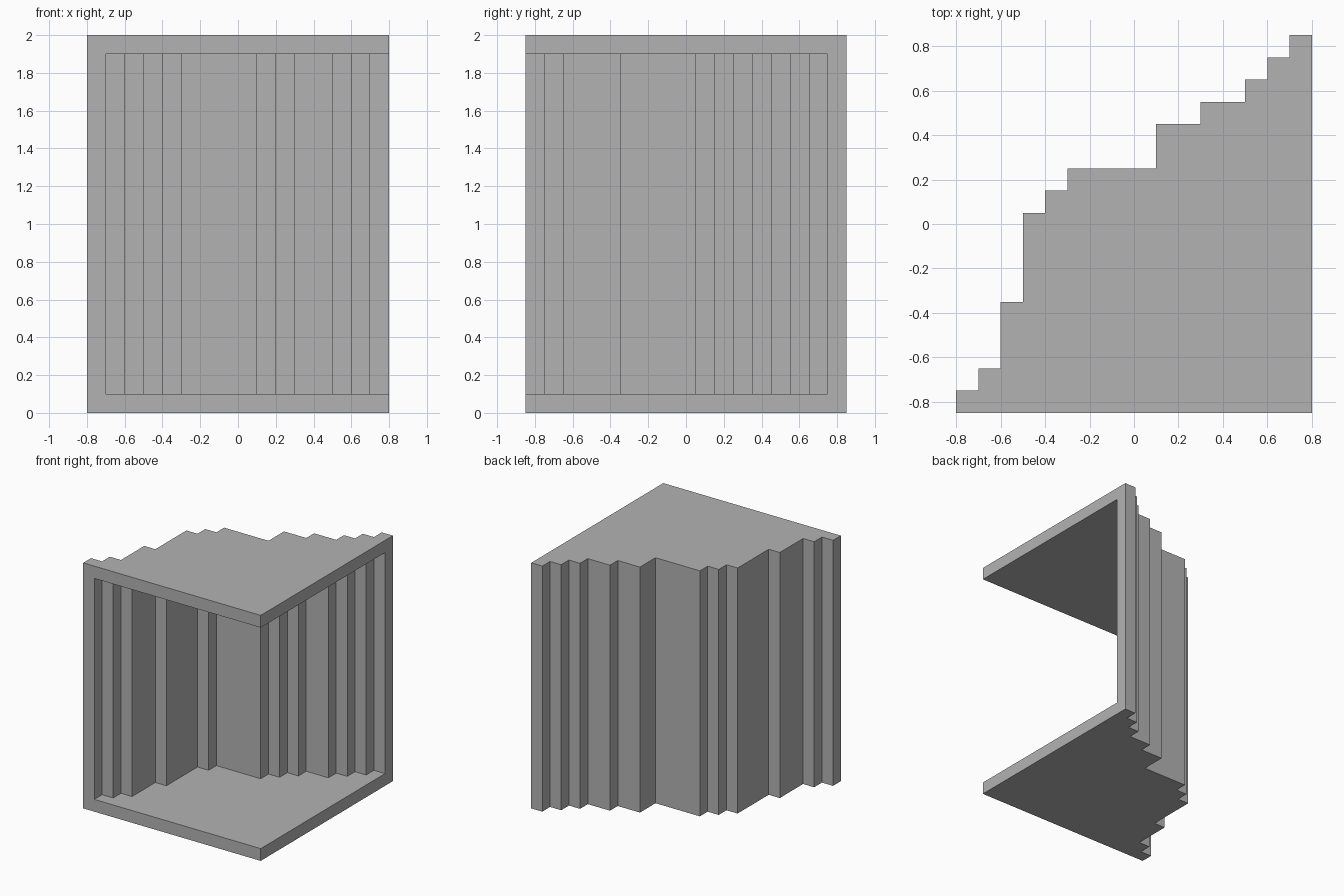
import bpy
import bmesh

cube = bpy.data.objects.get("Cube")
if cube:
    bpy.data.objects.remove(cube, do_unlink=True)

X, Y, HEIGHT, SLAB = 0.8, 0.85, 2.0, 0.1


def staircase(x, y, steps):
    """Plan path going up (+y) then right (+x) for each step, in tenths."""
    path = [(x, y)]
    for up, right in steps:
        y += up / 10
        path.append((x, y))
        x += right / 10
        path.append((x, y))
    return path


# Plan paths of the outside and the inside of the stepped wall
outer = staircase(-X, -Y, [(1, 1), (1, 1), (3, 1), (4, 1), (1, 1), (1, 4),
                           (2, 2), (1, 2), (1, 1), (1, 1), (1, 1)])
inner = staircase(-X + SLAB, -Y, [(1, 1), (1, 1), (3, 1), (4, 1), (1, 4), (1, 1),
                                  (1, 1), (1, 2), (1, 1), (1, 1), (1, 1)])

bm = bmesh.new()


def level(path, z):
    """Path vertices at one height, closed by the free front corner."""
    return [bm.verts.new((x, y, z)) for x, y in path + [(X, -Y)]]


base, top = level(outer, 0), level(outer, HEIGHT)
floor, ceiling = level(inner, SLAB), level(inner, HEIGHT - SLAB)

# Horizontal faces of the floor and roof slabs
for ring in (base, top, floor, ceiling):
    bm.faces.new(ring)

# Stepped wall, outside and inside
for low, high in ((base, top), (floor, ceiling)):
    for i in range(len(low) - 2):
        bm.faces.new((low[i], low[i + 1], high[i + 1], high[i]))

# C-shaped rims around the two open sides (0: front, -2: model's left)
for end in (0, -2):
    bm.faces.new((base[end], base[-1], floor[-1], floor[end],
                  ceiling[end], ceiling[-1], top[-1], top[end]))

bmesh.ops.recalc_face_normals(bm, faces=bm.faces)
mesh = bpy.data.meshes.new("stepped_shell")
bm.to_mesh(mesh)
bm.free()

# Plain grey finish
grey = bpy.data.materials.new("plain_grey")
grey.use_nodes = True
colour = (0.45, 0.45, 0.45, 1)
grey.diffuse_color = colour
grey.node_tree.nodes["Principled BSDF"].inputs["Base Color"].default_value = colour
mesh.materials.append(grey)

shell = bpy.data.objects.new("stepped_shell", mesh)
bpy.context.collection.objects.link(shell)
